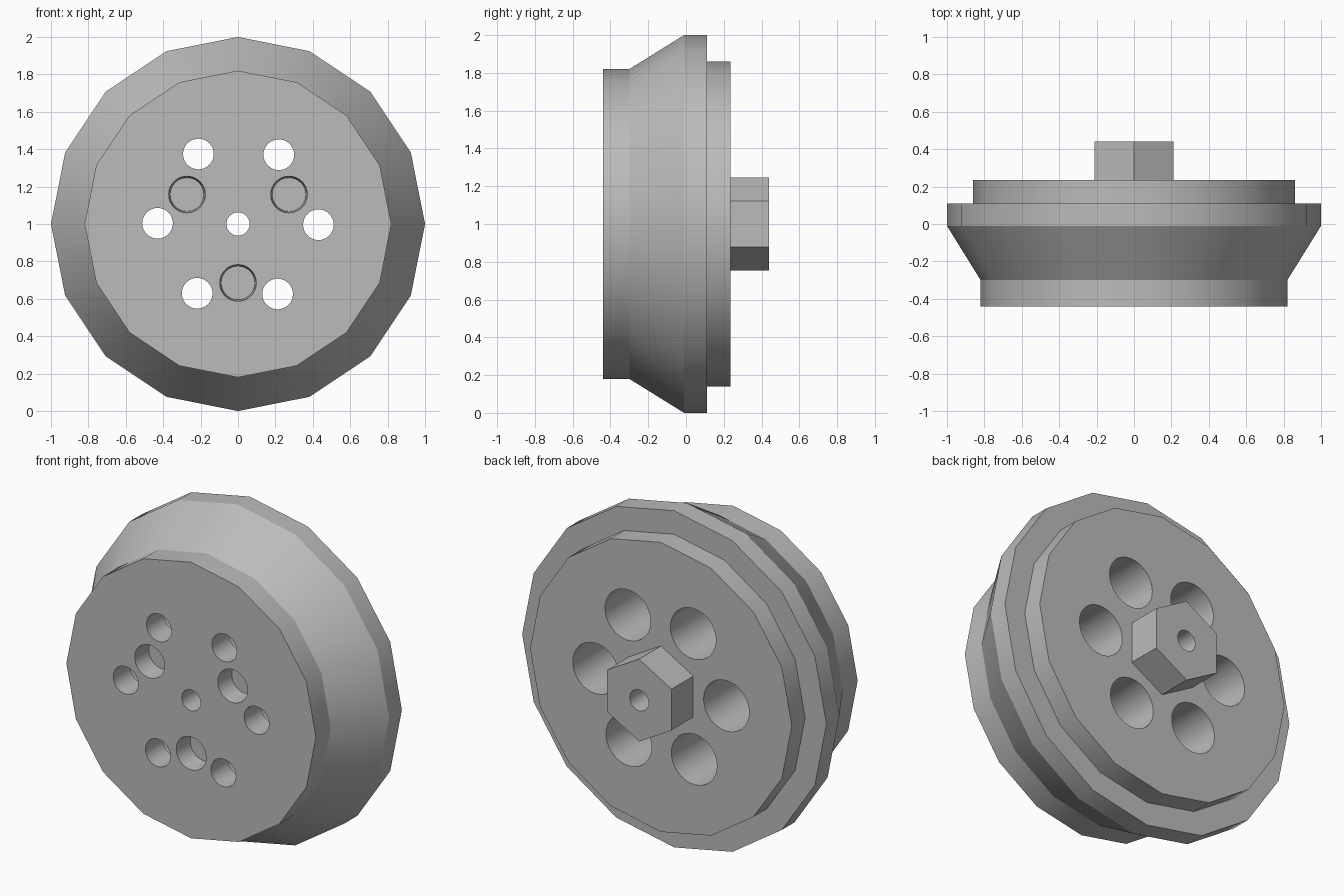
import bpy
import bmesh
from math import sin, cos, pi, radians

old = bpy.data.objects.get("Cube")
if old:
    bpy.data.objects.remove(old, do_unlink=True)

grey = bpy.data.materials.new("plain grey")
grey.use_nodes = True
tone = (0.5, 0.5, 0.5, 1)
grey.diffuse_color = tone
grey.node_tree.nodes["Principled BSDF"].inputs["Base Color"].default_value = tone


def lathe(name, profile, sides, x=0, z=1):
    """Closed solid turned about the y axis from (y, radius) pairs."""
    bm = bmesh.new()
    rings = []
    for y, r in profile:
        angles = [2 * pi * i / sides for i in range(sides)]
        rings.append([bm.verts.new((x + r * sin(a), y, z + r * cos(a))) for a in angles])
    for a, b in zip(rings, rings[1:]):
        for i in range(sides):
            j = (i + 1) % sides
            bm.faces.new((a[i], a[j], b[j], b[i]))
    bm.faces.new(rings[0])
    bm.faces.new(rings[-1])
    bmesh.ops.recalc_face_normals(bm, faces=bm.faces)
    mesh = bpy.data.meshes.new(name)
    bm.to_mesh(mesh)
    bm.free()
    mesh.materials.append(grey)
    obj = bpy.data.objects.new(name, mesh)
    bpy.context.collection.objects.link(obj)
    return obj


def cut(target, cutters):
    """Subtract the cutters, apply the result and remove them."""
    bpy.context.view_layer.objects.active = target
    for c in cutters:
        mod = target.modifiers.new("hole", "BOOLEAN")
        mod.operation = "DIFFERENCE"
        mod.solver = "EXACT"
        mod.object = c
        bpy.ops.object.modifier_apply(modifier=mod.name)
        bpy.data.objects.remove(c, do_unlink=True)


# Sixteen-sided wheel body with a flared rim and a stepped back
wheel = lathe("wheel_body", [(-0.44, 0.82), (-0.30, 0.82), (-0.01, 1), (0.11, 1),
                             (0.11, 0.86), (0.235, 0.86)], 16)
holes = [lathe("axle_hole", [(-0.6, 0.062), (0.6, 0.062)], 32)]

# Six bolt holes, wide from the back and narrow at the front
for i in range(6):
    a = radians(60 * i - 0.5)
    holes.append(lathe("bolt_hole", [(-0.6, 0.082), (-0.28, 0.082), (-0.28, 0.15), (0.6, 0.15)],
                       32, 0.43 * cos(a), 1 + 0.43 * sin(a)))

# Three shallow pin sockets in the front face
for i in range(3):
    a = radians(30 + 120 * i)
    holes.append(lathe("pin_socket", [(-0.5, 0.098), (-0.44, 0.098), (-0.32, 0.09)],
                       32, 0.315 * cos(a), 1 + 0.315 * sin(a)))
cut(wheel, holes)

# Hexagonal hub on the back
hub = lathe("hex_hub", [(0.235, 0.245), (0.44, 0.245)], 6)
cut(hub, [lathe("hub_hole", [(-0.6, 0.062), (0.6, 0.062)], 32)])

bpy.ops.object.select_all(action="DESELECT")
for obj in (wheel, hub):
    obj.select_set(True)
bpy.context.view_layer.objects.active = wheel
bpy.ops.object.shade_smooth_by_angle(angle=radians(30))
